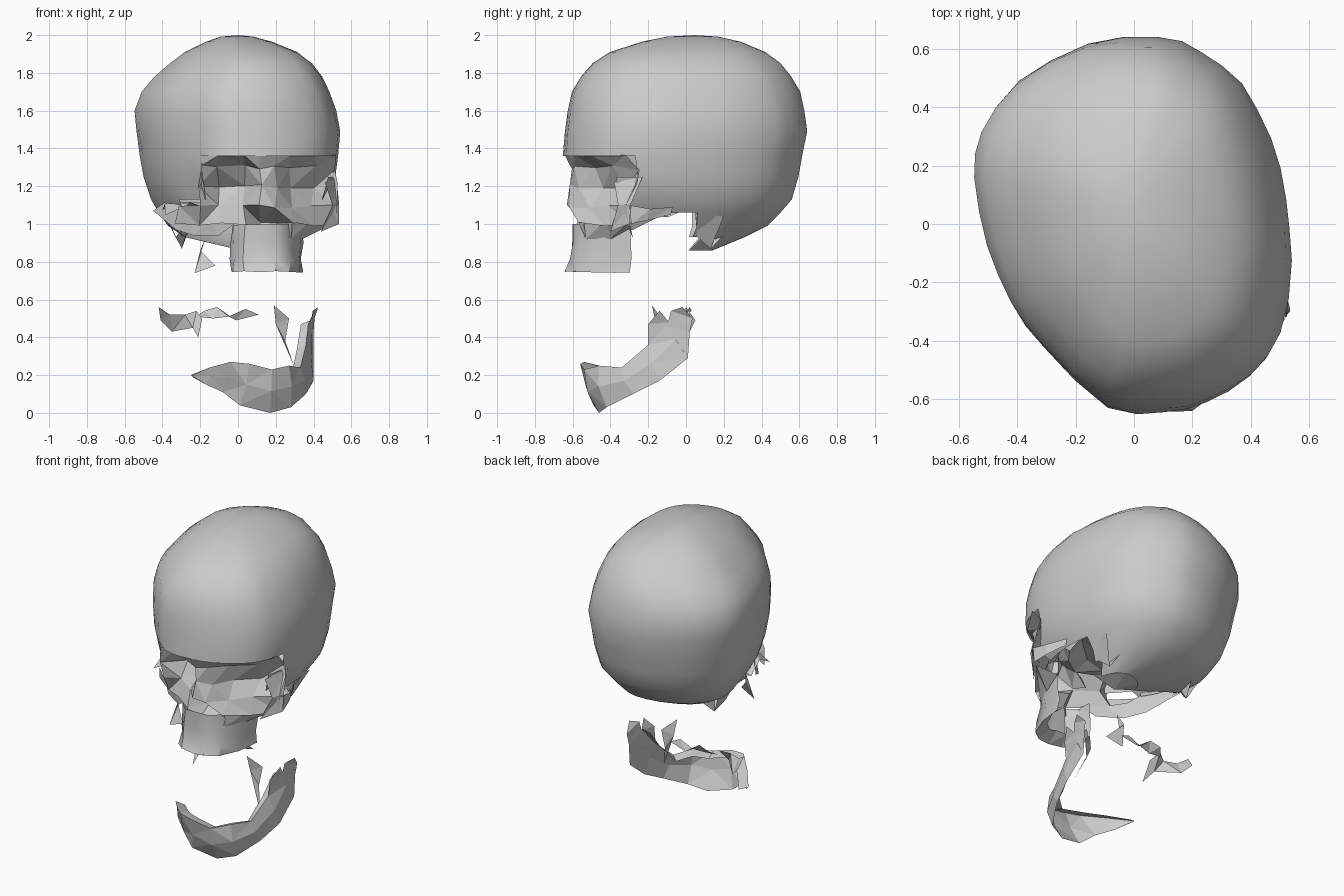
import bpy, bmesh, math, random
from mathutils import Vector

random.seed(4)
bone = bpy.data.materials.new("bone_grey")
bone.diffuse_color = (0.6, 0.6, 0.6, 1)


def add(name, verts, faces, smooth=False, tri=False):
    """Make one bone part from points and faces."""
    me = bpy.data.meshes.new(name)
    me.from_pydata([tuple(v) for v in verts], [], faces)
    bm = bmesh.new()
    bm.from_mesh(me)
    bmesh.ops.delete(bm, geom=[v for v in bm.verts if not v.link_faces], context='VERTS')
    bmesh.ops.remove_doubles(bm, verts=bm.verts[:], dist=.0005)
    if tri:
        bmesh.ops.triangulate(bm, faces=bm.faces[:])
    bmesh.ops.recalc_face_normals(bm, faces=bm.faces[:])
    bm.to_mesh(me)
    bm.free()
    me.materials.append(bone)
    ob = bpy.data.objects.new(name, me)
    bpy.context.collection.objects.link(ob)
    if smooth:
        bpy.ops.object.select_all(action='DESELECT')
        ob.select_set(True)
        bpy.context.view_layer.objects.active = ob
        bpy.ops.object.shade_smooth_by_angle(angle=math.radians(35))
    return ob


def grid(name, rows, closed=False, keep=lambda c: True, **kw):
    """Join rows of points into a sheet, keeping faces chosen by their centre."""
    n = len(rows[0])
    verts = [p for r in rows for p in r]
    faces = []
    for i in range(len(rows) - 1):
        for j in range(n if closed else n - 1):
            k = (j + 1) % n
            f = (i * n + j, i * n + k, (i + 1) * n + k, (i + 1) * n + j)
            pts = [verts[a] for a in f]
            if None in pts:
                continue
            if keep(sum((Vector(p) for p in pts), Vector()) / 4):
                faces.append(f)
    return add(name, [p or (0, 0, 1) for p in verts], faces, **kw)


def strip(name, pts):
    """Ragged ribbon of triangles."""
    return add(name, pts, [(i, i + 1, i + 2) for i in range(len(pts) - 2)])


def jit(a):
    return random.uniform(-a, a)


# Cranium: one lopsided plan outline, fitted to the extents of each level
plan = [(.08, .645), (-.16, .62), (-.40, .49), (-.52, .32), (-.545, .16), (-.50, -.08),
        (-.42, -.28), (-.31, -.43), (-.10, -.63), (.10, -.645), (.25, -.61), (.40, -.52),
        (.50, -.38), (.54, -.13), (.52, .08), (.47, .29), (.37, .48), (.23, .59)]
outline = []
for i in range(len(plan)):
    a, b, c, d = (Vector(plan[(i + k) % len(plan)]) for k in (-1, 0, 1, 2))
    outline += [b, (9 * b + 9 * c - a - d) / 16]
levels = [  # z, x min, x max, y min, y max
    (2.0, 0, 0, .045, .045), (1.992, -.09, .08, -.10, .17), (1.965, -.17, .18, -.23, .29),
    (1.91, -.28, .315, -.40, .42), (1.85, -.36, .39, -.49, .50), (1.78, -.44, .445, -.55, .555),
    (1.70, -.51, .485, -.60, .605), (1.60, -.545, .52, -.62, .627), (1.49, -.54, .54, -.635, .643),
    (1.36, -.52, .53, -.645, .615), (1.25, -.50, .515, -.62, .595), (1.13, -.46, .48, -.58, .56),
    (1.06, -.42, .43, -.50, .50), (.99, -.37, .38, -.42, .43), (.93, -.28, .34, -.32, .31),
    (.86, .02, .28, -.20, .14)]
rings = []
for z, x0, x1, y0, y1 in levels:
    j = .003 if 1.4 < z < 1.95 else 0
    rings.append([(x0 + (p.x + .545) / 1.085 * (x1 - x0) + jit(j),
                   y0 + (p.y + .645) / 1.29 * (y1 - y0) + jit(j), z) for p in outline])


def keep_cranium(c):
    if c.z > 1.36:
        return True
    if c.z < 1.06:
        return c.y > .04
    if c.z < 1.14:
        return c.y > (-.36 if c.x < -.3 else -.28)
    return c.y > -.31 or c.x < -.22


grid("cranium", rings, closed=True, keep=keep_cranium, smooth=True)

# Broken skull base
base = [[(x + jit(.02), y + jit(.02), 1.08 + jit(.045))
         for x in (-.39, -.25, -.1, .05, .2, .32, .41)] for y in (-.32, -.2, -.08, .04, .14)]
grid("skull_base", base, tri=True)

# Face: brow, eye sockets, nose bridge and cheeks as a faceted relief
cols = (-.32, -.20, -.10, .03, .12, .20, .28, .40, .52)
relief = [
    (1.365, (None, -.53, -.615, -.64, -.642, -.62, -.59, -.51, -.32)),
    (1.30, (None, -.53, -.49, -.50, -.60, -.59, -.48, -.39, -.26)),
    (1.20, (None, -.51, -.38, -.42, -.61, -.58, -.43, -.33, -.27)),
    (1.09, (-.36, -.48, -.45, -.52, -.62, -.61, -.50, -.40, -.32)),
    (1.00, (-.33, -.44, -.50, -.58, -.46, -.49, -.56, -.43, -.30)),
    (.94, (None, None, None, -.58, -.52, -.58, -.54, None, None))]
rows = []
for z, ys in relief:
    j = 0 if z > 1.35 else .014
    rows.append([None if y is None else (x + jit(j), y + jit(j), z + jit(j))
                 for x, y in zip(cols, ys)])
grid("face", rows, tri=True)

# Upper jaw: lumpy U-shaped wall
arch = [(-.04, -.44), (-.03, -.54), (.03, -.595), (.12, -.605), (.20, -.60),
        (.27, -.55), (.33, -.43), (.34, -.30)]
wall = []
for z, s, push, j in ((1.0, .95, 0, .006), (.90, 1.0, 0, .012), (.81, .97, .01, .012),
                      (.745, 1.0, .04, .006)):
    wall.append([(.14 + (x - .14) * s + jit(j),
                  y - push * min(1, (-.3 - y) * 5) + jit(j), z + jit(j)) for x, y in arch])
grid("upper_jaw", wall, tri=True, smooth=True)
ledge = [(.14 + (x - .14) * .75, -.3 + (y + .3) * .75, .79 + jit(.02)) for x, y, z in wall[-1]]
grid("tooth_ridge", [wall[-1], ledge], tri=True)

# Cheekbones and arches
strip("right_cheek_rim", [(.46, -.38, 1.22), (.52, -.23, 1.25), (.50, -.36, 1.10),
                          (.535, -.29, 1.11), (.44, -.40, .96), (.535, -.30, 1.0)])
strip("right_cheek_arch", [(.53, -.30, 1.10), (.53, -.29, 1.0), (.52, -.19, 1.08),
                           (.51, -.20, 1.02), (.46, -.07, 1.09), (.46, -.08, 1.05)])
strip("right_cheek_base", [(.28, -.54, 1.0), (.28, -.53, .92), (.40, -.42, 1.03),
                           (.34, -.40, .92), (.50, -.31, 1.0), (.35, -.29, .98)])
strip("left_cheek_arch", [(-.45, -.08, 1.07), (-.38, -.16, 1.12), (-.40, -.16, 1.03),
                          (-.31, -.28, 1.09), (-.33, -.28, .97), (-.25, -.36, 1.04),
                          (-.24, -.38, .94), (-.15, -.45, 1.02), (-.10, -.47, .94),
                          (-.02, -.52, 1.0)])
strip("left_jaw_chip", [(-.17, -.36, .93), (-.23, -.38, .74), (-.20, -.33, .86),
                        (-.12, -.40, .78)])

# Ear bones hanging beneath the sides
for side, x in (("left", -.33), ("right", .33)):
    strip(side + "_ear_bone", [(x * 1.2, .05, 1.06), (x * 1.15, .20, 1.04), (x, .06, .93),
                               (x * .9, .13, .87), (x * .75, .05, 1.04), (x * .8, .22, .96)])

# Inner plates behind the nose
strip("inner_plates", [(.05, -.42, 1.12), (.12, -.30, .98), (.16, -.36, 1.12), (.24, -.28, .92),
                       (.28, -.32, 1.10), (.34, -.30, .98), (.36, -.27, 1.10)])

# Lower jaw: lower edge, upper edge and inner ledge, rising at one side
low = [(-.24, -.28, .19), (-.17, -.38, .15), (-.08, -.45, .11), (.01, -.49, .04), (.17, -.46, 0),
       (.28, -.42, .03), (.36, -.28, .10), (.40, -.14, .17), (.40, .01, .29)]
top = [(-.25, -.29, .20), (-.15, -.42, .24), (-.04, -.54, .27), (.06, -.56, .26), (.18, -.54, .23),
       (.27, -.46, .25), (.33, -.34, .24), (.36, -.20, .36), (.385, -.09, .49)]
mid = [tuple((Vector(a) + Vector(b)) / 2 + Vector((jit(.015), jit(.01) - .015, 0)))
       for a, b in zip(low, top)]
ledge = [(x + (.08 - x) * .17, y + (-.18 - y) * .2, z - .02) for x, y, z in top]
grid("lower_jaw", [low, mid, top, ledge], tri=True)
strip("jaw_hinge", [(.40, .01, .29), (.385, -.10, .46), (.40, .02, .43), (.395, -.08, .54),
                    (.405, .035, .50), (.425, -.02, .56)])
strip("jaw_hinge_front", [(.36, -.20, .36), (.385, -.09, .48), (.37, -.20, .47),
                          (.405, -.14, .54)])
strip("inner_hinge_chip", [(.19, -.18, .57), (.27, -.13, .50), (.20, -.16, .47),
                           (.25, -.14, .38), (.30, -.20, .24)])

# Loose bone chips at the other hinge
strip("loose_hinge_chips", [(-.42, .00, .56), (-.41, .05, .49), (-.36, -.03, .52),
                            (-.35, .02, .43), (-.28, -.06, .52), (-.24, -.10, .45),
                            (-.22, -.02, .54), (-.21, -.17, .40), (-.19, -.08, .50)])
strip("loose_bridge_chips", [(-.22, -.02, .51), (-.18, .03, .54), (-.13, -.02, .50),
                             (-.11, .02, .56), (-.05, .00, .51), (-.01, .02, .49),
                             (.04, .00, .55), (.11, .01, .52)])
